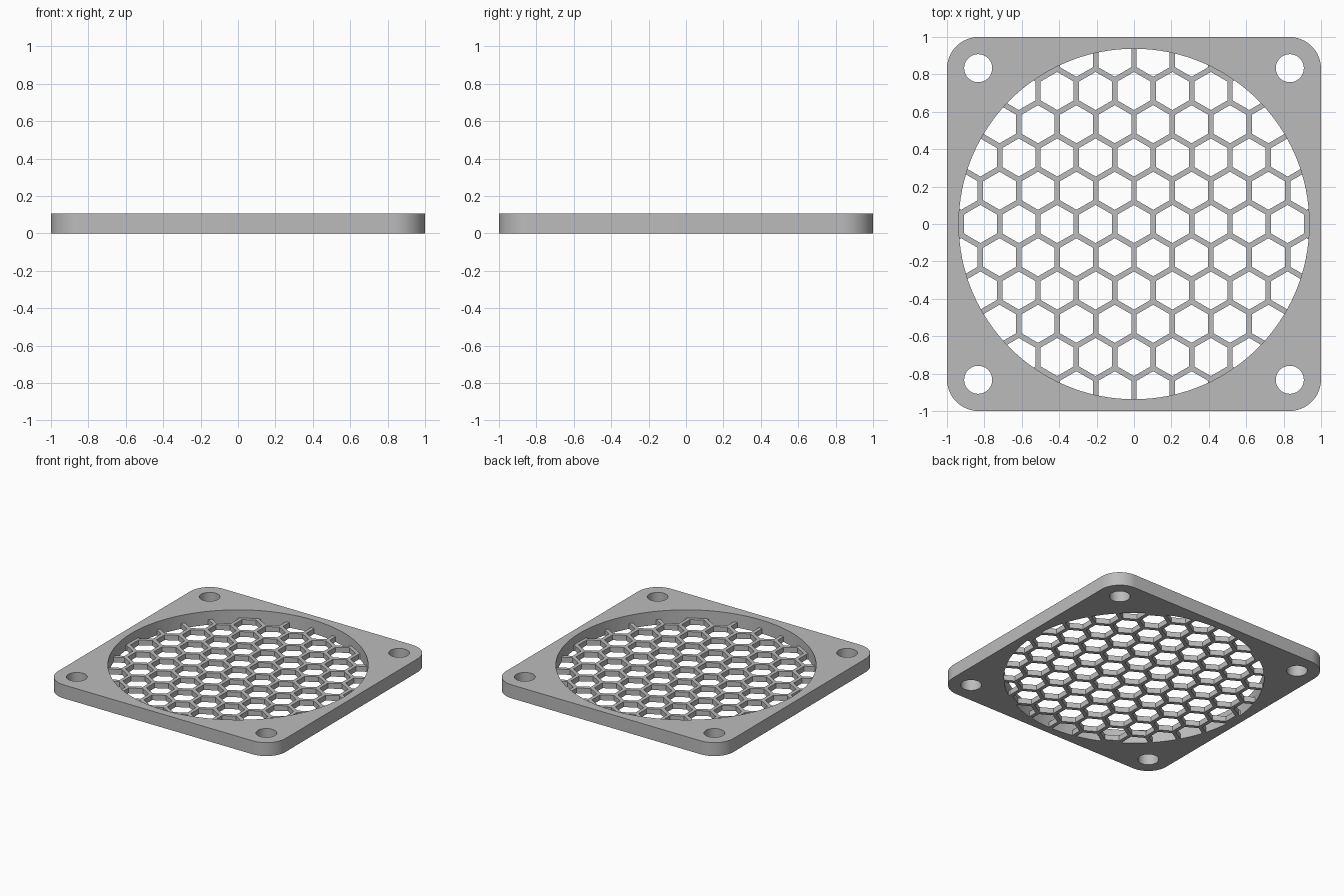
import bpy, bmesh, math
from mathutils import Vector

cube = bpy.data.objects.get("Cube")
if cube:
    bpy.data.objects.remove(cube, do_unlink=True)

HEIGHT = 0.107        # frame thickness
GRILLE = 0.042        # grille thickness
OPENING = 0.937       # opening radius
CORNER = 0.17         # outer corner radius
SCREW, SCREW_R = 0.833, 0.075
PITCH, WALL = 0.2053, 0.029   # honeycomb spacing and bar width

grey = bpy.data.materials.new("grey plastic")
grey.use_nodes = True
colour = (0.5, 0.5, 0.5, 1)
grey.diffuse_color = colour
grey.node_tree.nodes["Principled BSDF"].inputs["Base Color"].default_value = colour


def ring(radius, count, x=0, y=0, start=0.0):
    """Points of a regular polygon or circle."""
    angles = [start + math.tau * i / count for i in range(count)]
    return [(x + radius * math.cos(a), y + radius * math.sin(a)) for a in angles]


def prisms(name, outlines, bottom, top):
    """One object made of upright prisms over the given outlines."""
    bm = bmesh.new()
    for outline in outlines:
        base = bm.faces.new([bm.verts.new((x, y, bottom)) for x, y in outline])
        base.normal_update()
        if base.normal.z > 0:
            base.normal_flip()
        extruded = bmesh.ops.extrude_face_region(bm, geom=[base], use_keep_orig=True)
        verts = [g for g in extruded["geom"] if isinstance(g, bmesh.types.BMVert)]
        bmesh.ops.translate(bm, verts=verts, vec=Vector((0, 0, top - bottom)))
    bmesh.ops.recalc_face_normals(bm, faces=bm.faces)
    mesh = bpy.data.meshes.new(name)
    bm.to_mesh(mesh)
    bm.free()
    mesh.materials.append(grey)
    obj = bpy.data.objects.new(name, mesh)
    bpy.context.collection.objects.link(obj)
    return obj


def cut(obj, cutter):
    """Subtract the cutter, then discard it."""
    cutter.hide_render = True
    mod = obj.modifiers.new("cut", 'BOOLEAN')
    mod.operation = 'DIFFERENCE'
    mod.solver = 'EXACT'
    mod.object = cutter
    bpy.ops.object.select_all(action='DESELECT')
    bpy.context.view_layer.objects.active = obj
    obj.select_set(True)
    bpy.ops.object.modifier_apply(modifier=mod.name)
    bpy.data.objects.remove(cutter, do_unlink=True)
    bpy.ops.object.shade_smooth_by_angle(angle=math.radians(30))


# Square frame with rounded corners
outline = []
inset = 1 - CORNER
for k, (sx, sy) in enumerate([(1, 1), (-1, 1), (-1, -1), (1, -1)]):
    for i in range(17):
        a = math.pi / 2 * (k + i / 16)
        outline.append((sx * inset + CORNER * math.cos(a),
                        sy * inset + CORNER * math.sin(a)))
frame = prisms("frame", [outline], 0, HEIGHT)

# Round opening and four screw holes
holes = [ring(OPENING, 128)]
holes += [ring(SCREW_R, 40, sx * SCREW, sy * SCREW) for sx in (-1, 1) for sy in (-1, 1)]
cut(frame, prisms("hole_cutter", holes, -0.1, HEIGHT + 0.1))

# Honeycomb grille, flush with the underside
grille = prisms("honeycomb_grille", [ring(OPENING, 128)], 0, GRILLE)
hex_radius = (PITCH - WALL) / math.sqrt(3)
cells = []
for row in range(-6, 7):
    y = row * PITCH * math.sqrt(3) / 2
    for col in range(-6, 7):
        x = (col + (row % 2) / 2) * PITCH
        if math.hypot(x, y) < OPENING + hex_radius:
            cells.append(ring(hex_radius, 6, x, y, math.pi / 6))
cut(grille, prisms("cell_cutter", cells, -0.1, GRILLE + 0.1))
